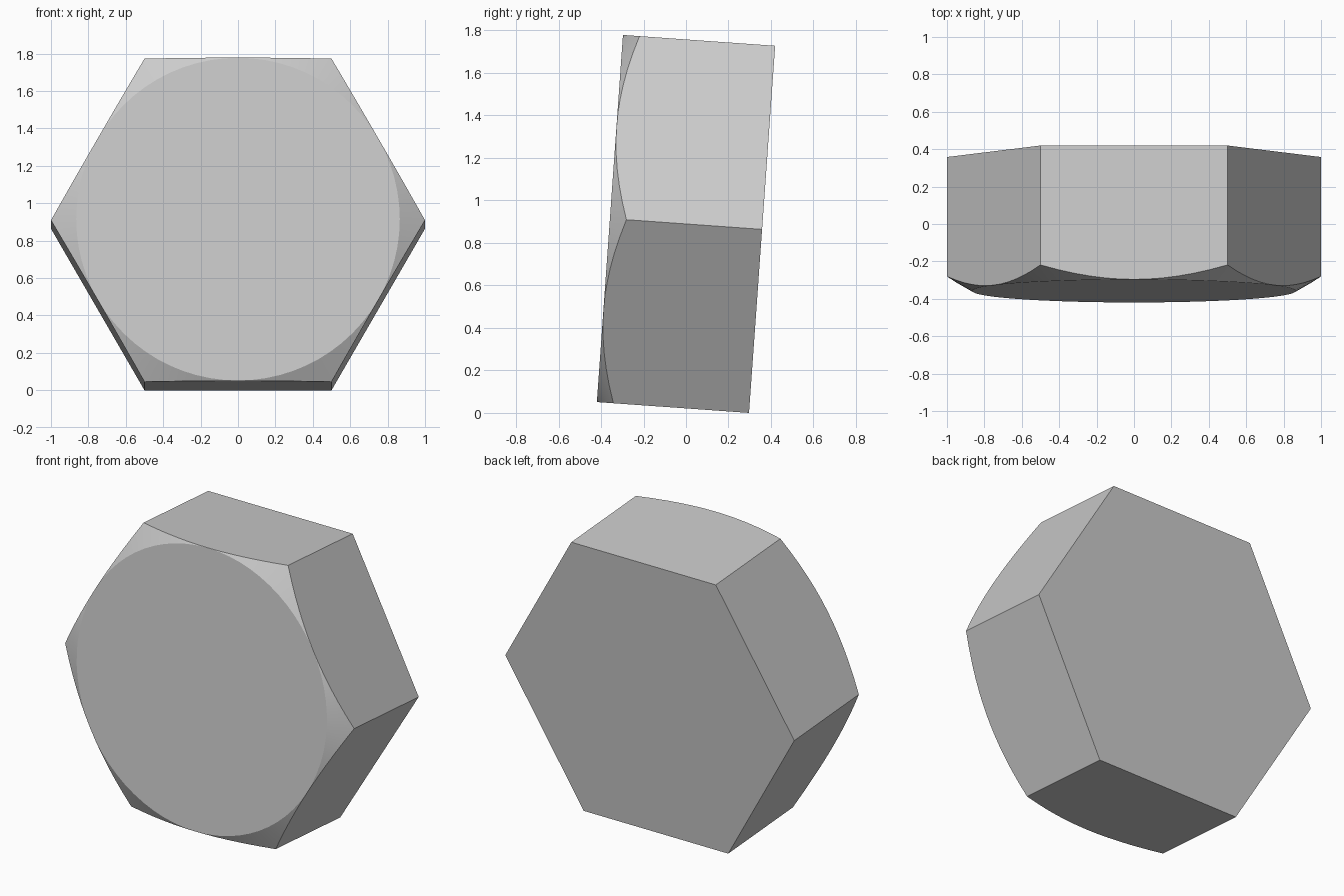
import bpy, bmesh
from math import sin, cos, tan, pi, radians

if "Cube" in bpy.data.objects:
    bpy.data.objects.remove(bpy.data.objects["Cube"])

THICK = 0.718            # head thickness
FLAT = cos(pi / 6)       # centre to flat (corner radius is 1)
DISC = FLAT - 0.001      # front disc radius
PER_SIDE = 12            # chamfer segments per flat
N = 6 * PER_SIDE
TILT = radians(4.07)

bm = bmesh.new()
back = [bm.verts.new((cos(k * pi / 3), sin(k * pi / 3), -THICK / 2)) for k in range(6)]

# Chamfer rings: scalloped edge on the flats, circle on the front
edge, disc = [], []
for i in range(N):
    a = 2 * pi * i / N
    r = FLAT / cos(a % (pi / 3) - pi / 6)
    drop = (r - DISC) * tan(radians(30))
    edge.append(bm.verts.new((r * cos(a), r * sin(a), THICK / 2 - drop)))
    disc.append(bm.verts.new((DISC * cos(a), DISC * sin(a), THICK / 2)))

# Back, front disc, chamfer cone and six flats
bm.faces.new(back[::-1])
bm.faces.new(disc)
for i in range(N):
    j = (i + 1) % N
    bm.faces.new((edge[i], edge[j], disc[j], disc[i]))
for k in range(6):
    arc = [edge[(k * PER_SIDE + s) % N] for s in range(PER_SIDE + 1)]
    bm.faces.new([back[k], back[(k + 1) % 6]] + arc[::-1])
bmesh.ops.recalc_face_normals(bm, faces=bm.faces[:])

mesh = bpy.data.meshes.new("hex_bolt_head")
bm.to_mesh(mesh)
bm.free()
head = bpy.data.objects.new("hex_bolt_head", mesh)
bpy.context.collection.objects.link(head)

# Lean the head back and rest it on the ground
head.rotation_euler = (pi / 2 - TILT, 0, 0)
head.location.z = FLAT * cos(TILT) + THICK / 2 * sin(TILT)

bpy.context.view_layer.objects.active = head
head.select_set(True)
bpy.ops.object.shade_smooth_by_angle(angle=radians(20))
